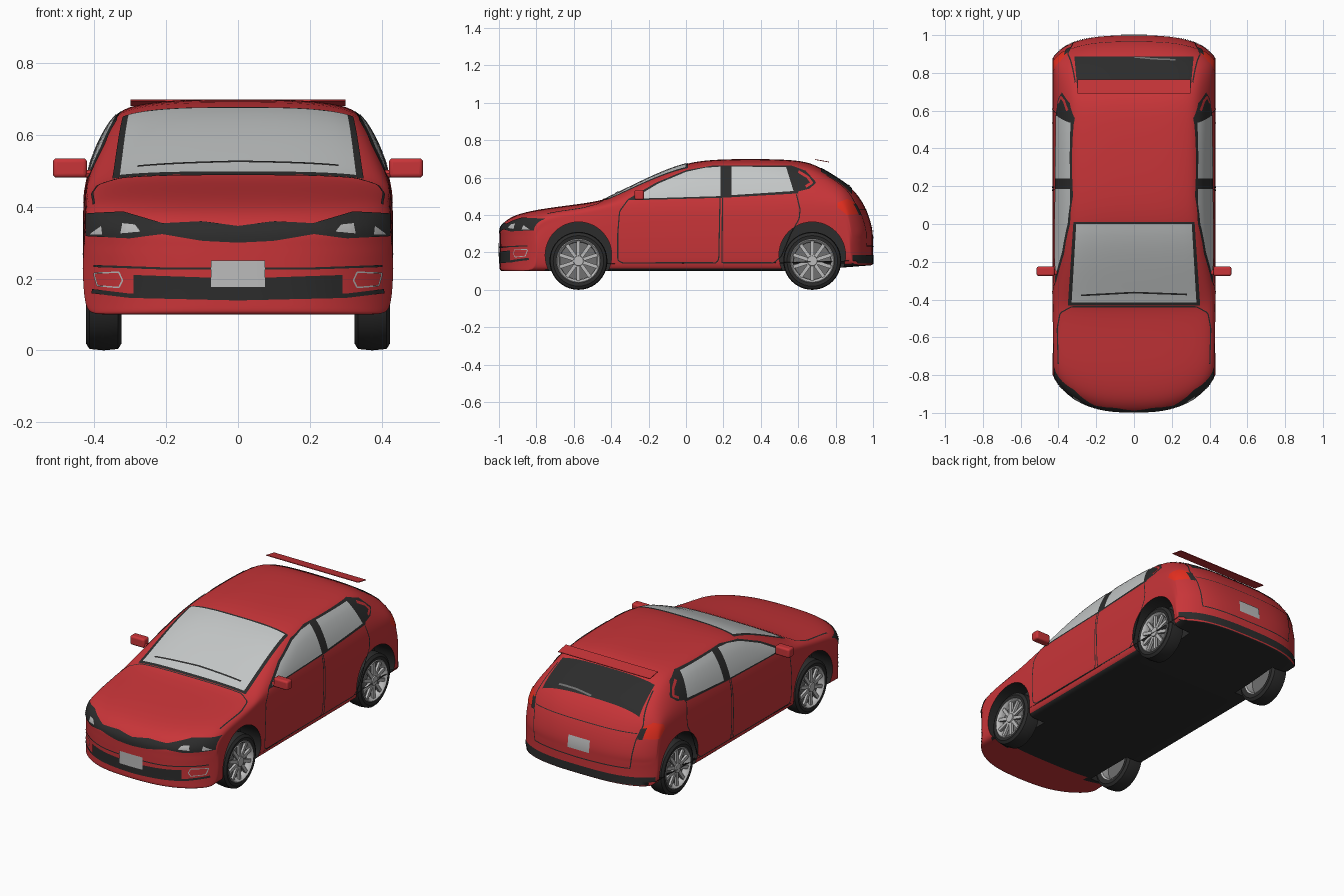
import bpy, bmesh, math
from mathutils import Vector, Matrix
from mathutils.bvhtree import BVHTree

if "Cube" in bpy.data.objects:
    bpy.data.objects.remove(bpy.data.objects["Cube"])


def material(name, r, g, b):
    m = bpy.data.materials.new(name)
    m.use_nodes = True
    m.diffuse_color = (r, g, b, 1)
    m.node_tree.nodes["Principled BSDF"].inputs["Base Color"].default_value = (r, g, b, 1)
    return m


RED = material("red paint", .58, .035, .04)
BLACK = material("black trim", .025, .025, .025)
GLASS = material("pale glass", .55, .57, .57)
SILVER = material("silver", .5, .5, .5)
DARK = material("shaded metal", .16, .16, .16)
LAMP = material("bright red lamp", .85, .03, .015)


def add_object(name, bm, *mats):
    mesh = bpy.data.meshes.new(name)
    bm.to_mesh(mesh)
    bm.free()
    for m in mats:
        mesh.materials.append(m)
    ob = bpy.data.objects.new(name, mesh)
    bpy.context.collection.objects.link(ob)
    return ob


def activate(ob):
    bpy.ops.object.select_all(action='DESELECT')
    ob.select_set(True)
    bpy.context.view_layer.objects.active = ob


def smooth(ob, angle=35):
    activate(ob)
    bpy.ops.object.shade_smooth_by_angle(angle=math.radians(angle))


# Body shell: cross-sections along the length
# station, centre height, roof edge height, shoulder height, roof half width
STATIONS = [
    (-1, .335, .325, .27, .415), (-.97, .368, .355, .30, .41), (-.92, .40, .382, .33, .41),
    (-.8, .43, .41, .37, .405), (-.6, .455, .435, .39, .40), (-.46, .475, .458, .42, .40),
    (-.4, .50, .475, .44, .395), (-.2, .60, .572, .46, .37), (0, .685, .645, .465, .35),
    (.2, .70, .66, .47, .345), (.45, .70, .66, .475, .345), (.62, .692, .645, .48, .345),
    (.7, .665, .625, .48, .345), (.8, .605, .575, .475, .355), (.89, .545, .52, .46, .375),
    (.95, .465, .445, .41, .40), (.985, .38, .36, .33, .41), (1, .31, .29, .26, .41)]
COLUMNS = [-1, -.85, -.5, 0, .5, .85, 1]
WIDTH = .432
NI, NJ, NK = len(STATIONS) - 1, 6, len(COLUMNS) - 1


def shell_point(i, j, k):
    s, top, edge, shoulder, roof_w = STATIONS[i]
    bottom = .10 if s < .6 else .10 + (s - .6) * .08
    rise = shoulder - bottom
    rows = [(WIDTH * .95, bottom), (WIDTH * .985, bottom + .12 * rise),
            (WIDTH, bottom + .45 * rise), (WIDTH, bottom + .8 * rise),
            (WIDTH * .985, shoulder),
            ((WIDTH + roof_w) / 2 + .008, (shoulder + edge) / 2), (roof_w, edge)]
    w, z = rows[j]
    x = COLUMNS[k] * w
    if j == NJ:
        z += (top - edge) * (1 - COLUMNS[k] ** 6)
    # Ends wrap round in plan
    fade = max(0, (abs(s) - .5) / .5) ** 2
    q = abs(x) / WIDTH
    y = s + fade * (.2 * q ** 4 if s < 0 else -.12 * q ** 5)
    return x, y, z


bm = bmesh.new()
cache = {}


def vert(key):
    if key not in cache:
        cache[key] = bm.verts.new(shell_point(*key))
    return cache[key]


def shell_side(na, nb, place):
    for a in range(na):
        for b in range(nb):
            bm.faces.new([vert(place(a + da, b + db)) for da, db in ((0, 0), (1, 0), (1, 1), (0, 1))])


for end in (0, 1):
    shell_side(NI, NJ, lambda a, b: (a, b, end * NK))
    shell_side(NI, NK, lambda a, b: (a, end * NJ, b))
    shell_side(NJ, NK, lambda a, b: (end * NI, a, b))
bmesh.ops.recalc_face_normals(bm, faces=bm.faces)
body = add_object("body", bm, RED, BLACK)
body.modifiers.new("round", 'SUBSURF').levels = 2
deps = bpy.context.evaluated_depsgraph_get()
surface = BVHTree.FromObject(body, deps)

# Wheel arches
AXLES = (-.575, .675)
SIDEWAYS = Matrix.Rotation(math.pi / 2, 4, 'Y')
bm = bmesh.new()
for y in AXLES:
    for sx in (1, -1):
        bmesh.ops.create_cone(bm, cap_ends=True, segments=48, radius1=.178, radius2=.178, depth=.3,
                              matrix=Matrix.Translation((sx * .45, y, .185)) @ SIDEWAYS)
for f in bm.faces:
    f.material_index = 1
cutter = add_object("arch_cutter", bm, RED, BLACK)
cutter.hide_render = True
cut = body.modifiers.new("arches", 'BOOLEAN')
cut.operation, cut.solver, cut.object = 'DIFFERENCE', 'EXACT', cutter
activate(body)
for name in [m.name for m in body.modifiers]:
    bpy.ops.object.modifier_apply(modifier=name)
bpy.data.objects.remove(cutter)
for p in body.data.polygons:
    if p.normal.z < -.7 and p.center.y > -.75:
        p.material_index = 1
smooth(body)

# Plates laid on the body surface
RAYS = {'side': lambda a, b: ((2, a, b), (-1, 0, 0)), 'front': lambda a, b: ((a, -3, b), (0, 1, 0)),
        'back': lambda a, b: ((a, 3, b), (0, -1, 0)), 'top': lambda a, b: ((a, b, 3), (0, 0, -1))}


def resample(points, n):
    pts = [Vector(p) for p in points]
    lengths = [(b - a).length for a, b in zip(pts, pts[1:])]
    out = []
    for i in range(n + 1):
        d, seg = sum(lengths) * i / n, 0
        while seg < len(lengths) - 1 and d > lengths[seg]:
            d -= lengths[seg]
            seg += 1
        out.append(pts[seg].lerp(pts[seg + 1], min(1, d / lengths[seg])))
    return out


def patch(name, mat, lower, upper, view, off=.003, n=30, m=8, both=False):
    bm = bmesh.new()
    lo, hi = resample(lower, n), resample(upper, n)
    for sx in ((1, -1) if both else (1,)):
        flip = Vector((sx, 1, 1))
        grid = []
        for p, q in zip(lo, hi):
            row = []
            for j in range(m + 1):
                o, d = (Vector(v) * flip for v in RAYS[view](*p.lerp(q, j / m)))
                hit, normal, _, _ = surface.ray_cast(o, d)
                row.append(bm.verts.new(hit + normal * off) if hit else None)
            grid.append(row)
        for r, t in zip(grid, grid[1:]):
            for j in range(m):
                quad = [r[j], t[j], t[j + 1], r[j + 1]]
                if None not in quad:
                    f = bm.faces.new(quad)
                    f.normal_update()
                    if f.normal.dot(d) > 0:
                        f.normal_flip()
    ob = add_object(name, bm, mat)
    ob.data.shade_smooth()
    return ob


def strip(name, mat, path, view, width=.006, off=.003, both=False, n=48):
    pts = resample(path, n)
    lo, hi = [], []
    for i, p in enumerate(pts):
        t = (pts[min(i + 1, n)] - pts[max(i - 1, 0)]).normalized()
        side = Vector((-t.y, t.x)) * width / 2
        lo.append(p - side)
        hi.append(p + side)
    patch(name, mat, lo, hi, view, off, n, 1, both)


def mirrored(path):
    return path + [(-x, z) for x, z in reversed(path) if x]


# Windscreen and wiper
patch("windscreen_frame", BLACK, [(-.35, -.43), (.35, -.43)], [(-.32, .012), (.32, .012)], 'top', .002, m=20)
patch("windscreen", GLASS, [(-.33, -.415), (.33, -.415)], [(-.305, 0), (.305, 0)], 'top', .004, m=20)
strip("front_wiper", BLACK, [(-.28, -.375), (0, -.36), (.28, -.37)], 'top', .009, .007)

# Side windows
patch("side_window_frame", BLACK, [(-.31, .478), (.2, .492), (.6, .515)],
      [(-.31, .484), (-.16, .572), (0, .638), (.15, .664), (.56, .664), (.6, .64)], 'side', .002, both=True, n=60)
patch("front_side_window", GLASS, [(-.275, .486), (.185, .50)],
      [(-.275, .49), (-.15, .565), (0, .628), (.1, .65), (.185, .656)], 'side', .004, both=True)
patch("rear_side_window", GLASS, [(.242, .505), (.575, .527)], [(.242, .656), (.535, .654)], 'side', .004, both=True)
patch("quarter_panel_trim", BLACK, [(.58, .52), (.66, .54), (.695, .57)],
      [(.56, .664), (.64, .635), (.69, .58)], 'side', .0025, both=True)
strip("quarter_panel_inset", RED, [(.60, .63), (.65, .60), (.672, .57), (.64, .55)], 'side', .014, .005, both=True)

# Panel gaps
strip("front_door_gap", BLACK, [(-.31, .48), (-.355, .42), (-.365, .3), (-.365, .16), (-.345, .145),
                                (.16, .145), (.175, .16), (.182, .49)], 'side', both=True, n=90)
strip("rear_door_gap", BLACK, [(.195, .49), (.192, .145), (.47, .145), (.51, .18), (.56, .3), (.605, .38),
                               (.61, .43), (.59, .51)], 'side', both=True, n=90)
strip("bonnet_gap", BLACK, [(.40, -.74), (.405, -.55), (.39, -.47), (.33, -.437), (0, -.437)], 'top', both=True)
strip("front_bumper_gap", BLACK, mirrored([(.40, .235), (.2, .228), (0, .228)]), 'front')
strip("tailgate_gap", BLACK, mirrored([(.31, .61), (.35, .47), (.33, .40), (.31, .235), (0, .23)]), 'back', n=90)
strip("tailgate_fold", BLACK, [(-.33, .43), (.33, .43)], 'back', .004)

# Front face
patch("grille", BLACK, mirrored([(.22, .325), (.1, .305), (0, .30)]),
      mirrored([(.22, .352), (.1, .358), (0, .345)]), 'front')
patch("headlight", BLACK, [(.20, .325), (.3, .312), (.422, .318)],
      [(.20, .35), (.32, .385), (.422, .38)], 'front', both=True)
patch("headlight_lens", SILVER, [(.27, .33), (.325, .325)], [(.285, .348), (.32, .352)], 'front', .005, both=True)
patch("headlight_side_lens", SILVER, [(.375, .322), (.41, .322)], [(.378, .345), (.40, .33)], 'front', .005, both=True)
patch("lower_intake", BLACK, mirrored([(.29, .152), (0, .145)]), mirrored([(.29, .21), (0, .20)]), 'front')
strip("lower_lip", BLACK, mirrored([(.405, .165), (.3, .152), (0, .145)]), 'front', .012)
strip("fog_lamp_rim", SILVER, [(.33, .175), (.39, .18), (.40, .215), (.33, .218), (.32, .195), (.33, .175)],
      'front', .004, both=True)
patch("front_plate", SILVER, [(-.075, .177), (.075, .177)], [(-.075, .25), (.075, .25)], 'front', .006)

# Rear face
patch("rear_window", BLACK, [(-.315, .885), (.315, .885)], [(-.30, .72), (.30, .72)], 'top', m=14)
strip("rear_wiper", DARK, [(0, .88), (.1, .87), (.22, .865)], 'top', .008, .007)
patch("rear_bumper_trim", BLACK, [(-.422, .14), (.422, .14)], [(-.422, .185), (.422, .185)], 'back')
patch("rear_plate", SILVER, [(-.07, .275), (.07, .275)], [(-.07, .345), (.07, .345)], 'back', .005)
patch("tail_lamp", LAMP, [(.81, .44), (.86, .40), (.915, .405)], [(.81, .465), (.86, .485), (.90, .465)],
      'side', both=True)
patch("tail_lamp_trim", BLACK, [(.335, .40), (.36, .40)], [(.34, .455), (.37, .46)], 'back', .004, both=True)

# Spoiler blade above the tailgate
bm = bmesh.new()
bmesh.ops.create_cube(bm, matrix=Matrix.Translation((0, .728, .69)) @ Matrix.Rotation(-.18, 4, 'X')
                      @ Matrix.Diagonal((.60, .075, .004, 1)))
add_object("spoiler", bm, RED)

# Door mirrors
for side, sx in (("left", 1), ("right", -1)):
    bm = bmesh.new()
    for loc, size in (((.468, -.25, .508), (.095, .05, .054)), ((.42, -.255, .492), (.05, .03, .022))):
        bmesh.ops.create_cube(bm, matrix=Matrix.Translation((loc[0] * sx, loc[1], loc[2]))
                              @ Matrix.Diagonal((*size, 1)))
    ob = add_object(side + "_mirror", bm, RED)
    bev = ob.modifiers.new("round", 'BEVEL')
    bev.width, bev.segments = .02, 4
    smooth(ob, 50)


# Wheels
def lathe(bm, profile, segments=40):
    vs = [bm.verts.new((x, 0, r)) for x, r in profile]
    es = [bm.edges.new(e) for e in zip(vs, vs[1:])]
    bmesh.ops.spin(bm, geom=vs + es, cent=(0, 0, 0), axis=(1, 0, 0), angle=math.tau,
                   steps=segments, use_merge=True)
    bmesh.ops.recalc_face_normals(bm, faces=bm.faces)


bm = bmesh.new()
lathe(bm, [(-.045, .108), (-.05, .135), (-.04, .151), (0, .155), (.04, .151), (.05, .135), (.046, .112)])
tyre = add_object("tyre", bm, BLACK)
bm = bmesh.new()
lathe(bm, [(-.045, .115), (-.04, .10), (.03, .10), (.044, .106), (.05, .113), (.045, .12)])
for i in range(10):
    bmesh.ops.create_cube(bm, matrix=Matrix.Rotation(math.tau * i / 10, 4, 'X')
                          @ Matrix.Translation((.036, 0, .064)) @ Matrix.Diagonal((.014, .019, .084, 1)))
bmesh.ops.create_cone(bm, cap_ends=True, segments=20, radius1=.034, radius2=.026, depth=.03,
                      matrix=Matrix.Translation((.034, 0, 0)) @ SIDEWAYS)
rim = add_object("rim", bm, SILVER)
bm = bmesh.new()
bmesh.ops.create_cone(bm, cap_ends=True, segments=32, radius1=.10, radius2=.10, depth=.01,
                      matrix=Matrix.Translation((.01, 0, 0)) @ SIDEWAYS)
disc = add_object("brake_disc", bm, DARK)
for part in (tyre, rim, disc):
    smooth(part)
    for end, y in zip(("front", "rear"), AXLES):
        for side, sx in (("left", 1), ("right", -1)):
            wheel = part.copy()
            wheel.name = f"{end}_{side}_{part.name}"
            wheel.location = (sx * .374, y, .155)
            wheel.rotation_euler.z = 0 if sx > 0 else math.pi
            bpy.context.collection.objects.link(wheel)
    bpy.data.objects.remove(part)
